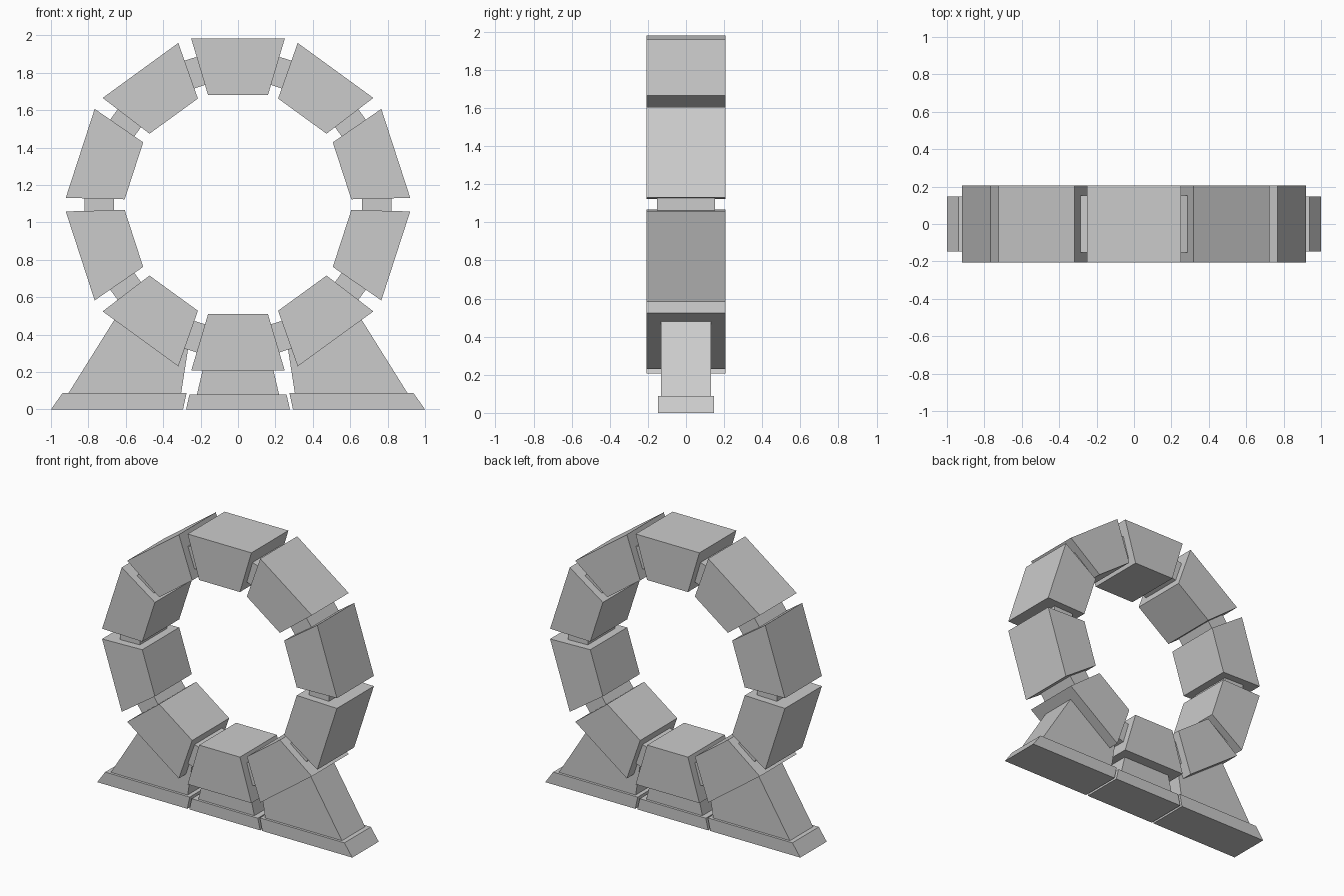
import bpy, bmesh
from math import sin, cos, radians

if "Cube" in bpy.data.objects:
    bpy.data.objects.remove(bpy.data.objects["Cube"])

CENTER_Z = 1.095


def prism(name, profile, half_depth):
    """Extrude an (x, z) outline symmetrically along y."""
    bm = bmesh.new()
    face = bm.faces.new([bm.verts.new((x, -half_depth, z)) for x, z in profile])
    out = bmesh.ops.extrude_face_region(bm, geom=[face])
    verts = [v for v in out["geom"] if isinstance(v, bmesh.types.BMVert)]
    bmesh.ops.translate(bm, verts=verts, vec=(0, 2 * half_depth, 0))
    bmesh.ops.recalc_face_normals(bm, faces=bm.faces)
    mesh = bpy.data.meshes.new(name)
    bm.to_mesh(mesh)
    bm.free()
    obj = bpy.data.objects.new(name, mesh)
    bpy.context.collection.objects.link(obj)
    return obj


def around(profile, degrees):
    """Turn a radial outline clockwise about the ring centre."""
    a = radians(degrees)
    return [(x * cos(a) + r * sin(a), CENTER_Z + r * cos(a) - x * sin(a))
            for x, r in profile]


# Ring: ten wedge blocks joined by narrower connectors
block = [(-0.25, 0.887), (0.25, 0.887), (0.16, 0.585), (-0.16, 0.585)]
link = [(-0.065, 0.82), (0.065, 0.82), (0.065, 0.663), (-0.065, 0.663)]
for i in range(10):
    prism(f"ring_block_{i + 1}", around(block, 36 * i), 0.207)
    prism(f"ring_connector_{i + 1}", around(link, 36 * i + 18), 0.153)

# Side supports with their foot plates
leg = [(0.305, 0.08), (0.911, 0.08), (0.629, 0.53), (0.267, 0.325)]
foot = [(0.294, 0), (1.0, 0), (0.938, 0.088), (0.275, 0.088)]
for side, s in (("right", 1), ("left", -1)):
    prism(f"{side}_support", [(s * x, z) for x, z in leg], 0.13)
    prism(f"{side}_foot_plate", [(s * x, z) for x, z in foot], 0.148)

# Central pedestal and plate
prism("center_support", [(-0.222, 0.07), (0.222, 0.07), (0.188, 0.215), (-0.188, 0.215)], 0.13)
prism("center_foot_plate", [(-0.278, 0), (0.278, 0), (0.259, 0.081), (-0.259, 0.081)], 0.148)
